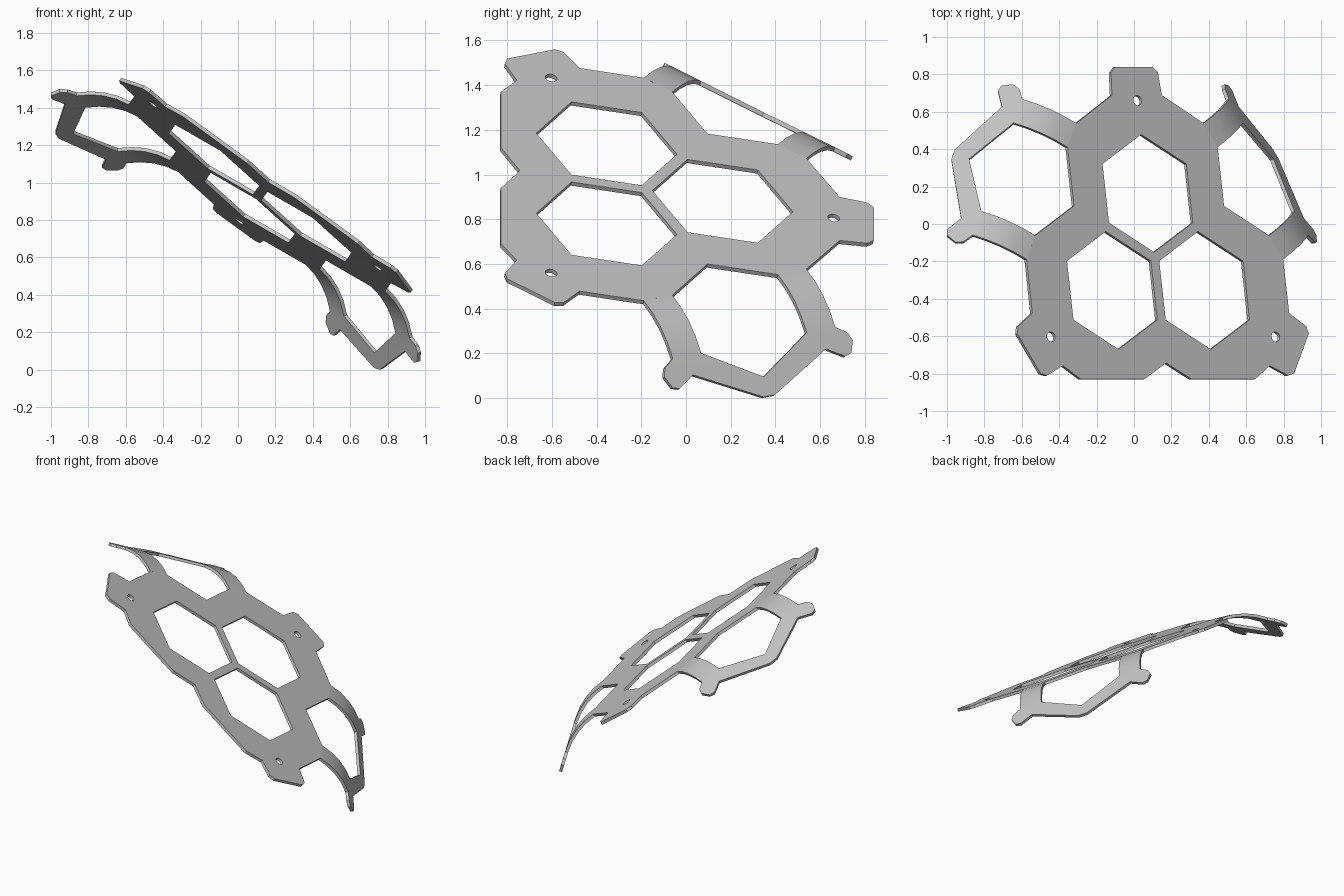
import bpy, bmesh, math
from mathutils import Vector, Matrix

cube = bpy.data.objects.get("Cube")
if cube:
    bpy.data.objects.remove(cube, do_unlink=True)

THICK = 0.02
HEX = 0.32                    # side of every hexagonal opening
HALF = HEX * math.sqrt(3) / 2
ARM = 0.15                    # width of the bent arms
BEND = math.radians(38)

grey = bpy.data.materials.new("sheet_grey")
grey.use_nodes = True
colour = (0.55, 0.55, 0.55, 1)
grey.diffuse_color = colour
grey.node_tree.nodes["Principled BSDF"].inputs["Base Color"].default_value = colour

# Frame of the tilted plate
normal = Vector((0.727, 0.23, 1)).normalized()
across = Vector((1, 0, -0.727)).normalized()
along = normal.cross(across)
origin = Vector((0.111, -0.182, 0.933))


def place(p, q, h=0):
    return origin + across * p + along * q + normal * h


def turn(points, degrees):
    m = Matrix.Rotation(math.radians(degrees), 2)
    return [tuple(m @ Vector(p)) for p in points]


def circle(cx, cy, radius, count):
    """Polygon with a corner pointing along the plate."""
    return [(cx + radius * math.sin(i * math.tau / count),
             cy + radius * math.cos(i * math.tau / count)) for i in range(count)]


def finish(bm, name):
    """Face the sheet outward, then thicken it downward."""
    bmesh.ops.remove_doubles(bm, verts=bm.verts, dist=0.0005)
    bm.normal_update()
    for f in bm.faces:
        if f.normal.dot(normal) < 0:
            f.normal_flip()
    mesh = bpy.data.meshes.new(name)
    bm.to_mesh(mesh)
    bm.free()
    mesh.materials.append(grey)
    obj = bpy.data.objects.new(name, mesh)
    bpy.context.collection.objects.link(obj)
    solid = obj.modifiers.new("thickness", 'SOLIDIFY')
    solid.thickness = THICK
    solid.offset = -1
    bpy.ops.object.select_all(action='DESELECT')
    bpy.context.view_layer.objects.active = obj
    obj.select_set(True)
    bpy.ops.object.modifier_apply(modifier="thickness")
    bpy.ops.object.shade_smooth_by_angle(angle=math.radians(25))


# Main plate: mirrored outline with three mounting tabs
tab = [(0.165, 0.885), (0.155, 1.01), (0.125, 1.04)]
full_tab = [(-x, y) for x, y in tab] + tab[::-1]
right_side = tab[::-1] + [
    (0.421, 0.733), (0.496, 0.603), (0.496, 0.283),
    (0.773, 0.123), (0.848, -0.007),
] + turn(full_tab, -120) + [(0.577, -0.658), (0.155, -0.658)]
outline = right_side + [(0, -0.571)] + [(-x, y) for x, y in reversed(right_side)]

# Hexagonal openings and screw holes, repeated around the centre
loops = [outline]
for degrees in (0, 120, 240):
    for y, radius, count in ((0.352, HEX, 6), (0.857, 0.027, 20)):
        centre = turn([(0, y)], degrees)[0]
        loops.append(circle(*centre, radius, count))

bm = bmesh.new()
for loop in loops:
    verts = [bm.verts.new(place(*p)) for p in loop]
    for a, b in zip(verts, verts[1:] + verts[:1]):
        bm.edges.new((a, b))
bmesh.ops.triangle_fill(bm, edges=bm.edges[:], use_beauty=True, normal=normal)
finish(bm, "main_plate")


def bent(side, s, v):
    """Point of a side ring: s along the fold, v outward over the bend."""
    radius = HEX / (2 * math.sin(BEND / 2))
    angle = BEND * min(v / HEX, 1)
    extra = max(v - HEX, 0)
    d = radius * math.sin(angle) + extra * math.cos(BEND)
    h = -radius * (1 - math.cos(angle)) - extra * math.sin(BEND)
    c, k = math.cos(math.pi / 6), 0.5
    return place(side * (0.6345 - s * k + d * c), 0.363 + s * c + d * k, h)


# Side rings: two bent arms and a flat outer half-hexagon with rounded lugs
half_ring = [(HALF + ARM, HEX), (0.48, 0.355), (0.495, 0.395),
             (0.47, 0.45), (0.435, 0.46), (0.35, 0.41), (0.03, 0.57)]
ring = half_ring + [(-s, v) for s, v in reversed(half_ring)]
ring += [(-HALF, HEX), (0, 1.5 * HEX), (HALF, HEX)]
STEPS = 4
for name, side in (("left_ring", 1), ("right_ring", -1)):
    bm = bmesh.new()
    bm.faces.new([bm.verts.new(bent(side, s, v)) for s, v in ring])
    for end in (-1, 1):
        for i in range(STEPS):
            v0, v1 = HEX * i / STEPS, HEX * (i + 1) / STEPS
            a, b = end * HALF, end * (HALF + ARM)
            quad = [(a, v0), (b, v0), (b, v1), (a, v1)]
            bm.faces.new([bm.verts.new(bent(side, s, v)) for s, v in quad])
    finish(bm, name)
